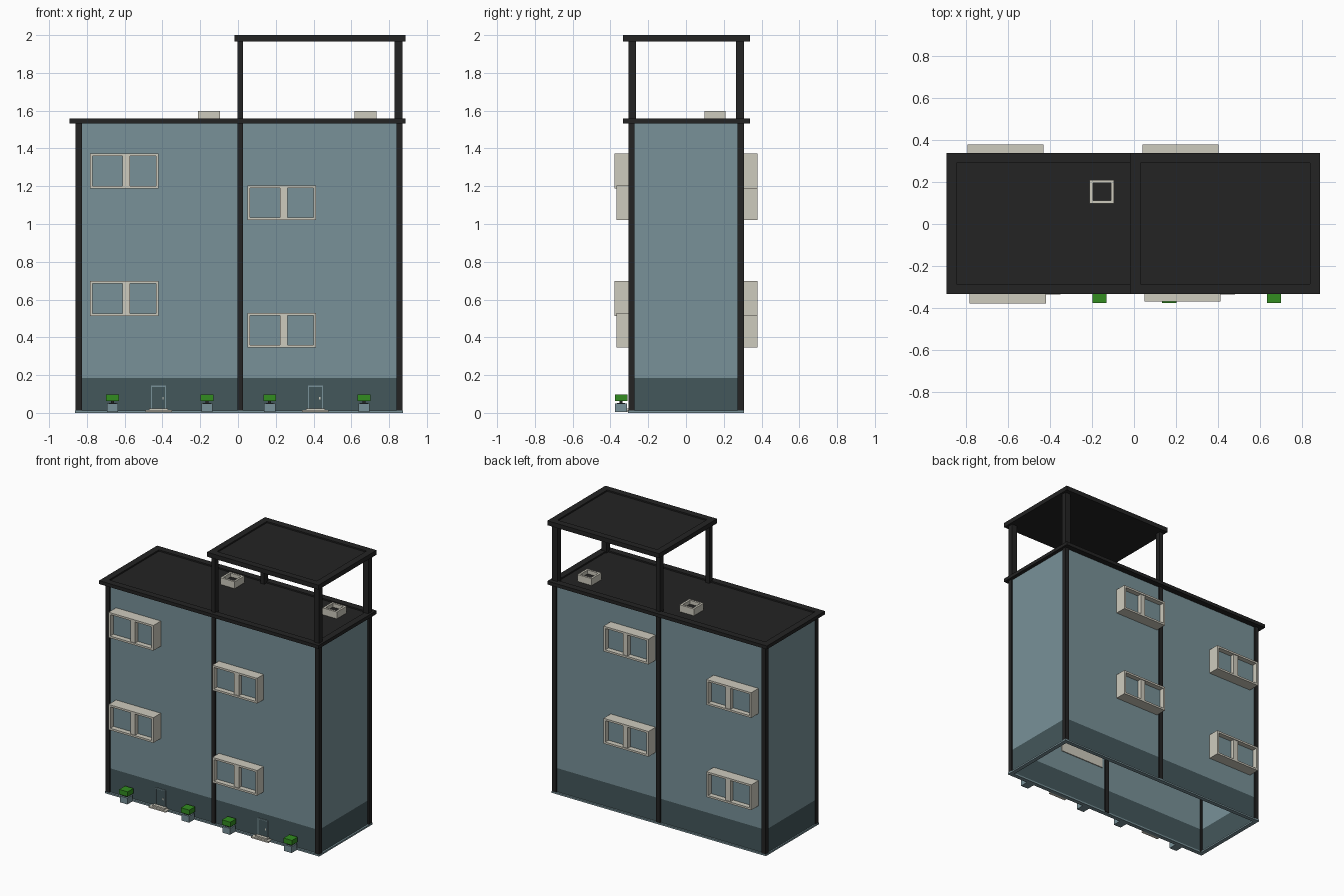
import bpy, bmesh

if "Cube" in bpy.data.objects:
    bpy.data.objects.remove(bpy.data.objects["Cube"])


def lin(c):
    c /= 255
    return c / 12.92 if c <= 0.04045 else ((c + 0.055) / 1.055) ** 2.4


def mat(name, r, g, b):
    m = bpy.data.materials.new(name)
    m.diffuse_color = (lin(r), lin(g), lin(b), 1)
    m.use_nodes = True
    m.node_tree.nodes["Principled BSDF"].inputs["Base Color"].default_value = m.diffuse_color
    return m


WALL = mat("blue_grey_wall", 120, 145, 152)
BAND = mat("dark_slate", 68, 87, 91)
BLACK = mat("charcoal", 35, 35, 35)
TRIM = mat("warm_stone", 206, 203, 190)
LEAF = mat("leaf_green", 50, 140, 32)


def add_box(bm, x0, x1, y0, y1, z0, z1):
    v = [bm.verts.new((x, y, z)) for x in (x0, x1) for y in (y0, y1) for z in (z0, z1)]
    for f in ((0, 1, 3, 2), (4, 6, 7, 5), (0, 4, 5, 1), (2, 3, 7, 6), (0, 2, 6, 4), (1, 5, 7, 3)):
        bm.faces.new([v[i] for i in f])


def finish(name, bm, m):
    bmesh.ops.recalc_face_normals(bm, faces=bm.faces)
    me = bpy.data.meshes.new(name)
    bm.to_mesh(me)
    bm.free()
    me.materials.append(m)
    ob = bpy.data.objects.new(name, me)
    bpy.context.collection.objects.link(ob)
    return ob


def boxes(name, m, *dims):
    bm = bmesh.new()
    for d in dims:
        add_box(bm, *d)
    return finish(name, bm, m)


def ring(name, m, x0, x1, y0, y1, z0, z1, t):
    """Open rectangular tube with wall thickness t."""
    bm = bmesh.new()
    loops = []
    for d, z in ((0, z0), (0, z1), (t, z1), (t, z0)):
        loops.append([bm.verts.new((x, y, z)) for x, y in
                      ((x0 + d, y0 + d), (x1 - d, y0 + d), (x1 - d, y1 - d), (x0 + d, y1 - d))])
    for a in range(4):
        b = (a + 1) % 4
        for i in range(4):
            j = (i + 1) % 4
            bm.faces.new((loops[a][i], loops[a][j], loops[b][j], loops[b][i]))
    return finish(name, bm, m)


# Hollow walls, open at the bottom, with a dark lower band and a thin footing
W = (-0.853, 0.86, -0.293, 0.295)
ring("upper_walls", WALL, *W, 0.185, 1.535, 0.012)
ring("lower_wall_band", BAND, *W, 0.012, 0.185, 0.012)
ring("footing", WALL, -0.863, 0.873, -0.308, 0.308, 0.0, 0.012, 0.03)

# Columns at corners and middle
for i, (x0, x1) in enumerate(((-0.86, -0.827), (-0.003, 0.027), (0.838, 0.87))):
    for side, y0, y1 in (("front", -0.305, -0.272), ("back", 0.272, 0.306)):
        boxes(f"{side}_column_{i + 1}", BLACK, (x0, x1, y0, y1, 0.005, 1.54))

# Canopy posts
for i, (x0, x1) in enumerate(((-0.003, 0.027), (0.828, 0.87))):
    for side, y0, y1 in (("front", -0.305, -0.265), ("back", 0.265, 0.306)):
        boxes(f"{side}_canopy_post_{i + 1}", BLACK, (x0, x1, y0, y1, 1.54, 1.98))

# Roof and canopy slabs with a low raised rim
for name, x0, z0, z1 in (("roof", -0.892, 1.533, 1.558), ("canopy", -0.018, 1.967, 2.0)):
    boxes(name + "_slab", BLACK, (x0, 0.886, -0.333, 0.338, z0, z1 - 0.01))
    ring(name + "_rim", BLACK, x0, 0.886, -0.333, 0.338, z1 - 0.01, z1, 0.048)

# Roof vents: open boxes with dark floor
for i, x in enumerate((-0.153, 0.675)):
    ring(f"roof_vent_{i + 1}", TRIM, x - 0.058, x + 0.058, 0.097, 0.21, 1.548, 1.598, 0.015)
    boxes(f"vent_floor_{i + 1}", BLACK, (x - 0.045, x + 0.045, 0.11, 0.197, 1.548, 1.57))


# Bay windows: projecting frame, centre mullion, recessed glass
def window(name, x0, x1, z0, z1, s, depth):
    def ys(a, b):
        return tuple(sorted((s * a, s * b)))
    back, t = 0.275, 0.014
    y = ys(back, depth)
    mid = (x0 + x1) / 2 + 0.01
    boxes(name + "_frame", TRIM,
          (x0, x0 + t, *y, z0, z1), (x1 - t, x1, *y, z0, z1),
          (x0 + t, x1 - t, *y, z0, z0 + t), (x0 + t, x1 - t, *y, z1 - t, z1),
          (mid - 0.02, mid + 0.02, *ys(back, depth - 0.006), z0 + t, z1 - t),
          (x0 + t, x1 - t, *ys(back, back + 0.004), z0 + t, z1 - t))
    g = ys(depth - 0.045, depth - 0.037)
    boxes(name + "_glass", WALL, (x0 + t, mid - 0.02, *g, z0 + t, z1 - t),
          (mid + 0.02, x1 - t, *g, z0 + t, z1 - t))


for storey, dz in (("lower", 0.0), ("upper", 0.675)):
    window(f"front_left_{storey}_window", -0.783, -0.42, 0.513 + dz, 0.698 + dz, -1, 0.379)
    window(f"front_right_{storey}_window", 0.05, 0.413, 0.345 + dz, 0.53 + dz, -1, 0.369)
    window(f"back_right_{storey}_window", 0.04, 0.403, 0.513 + dz, 0.698 + dz, 1, 0.378)
    window(f"back_left_{storey}_window", -0.793, -0.43, 0.345 + dz, 0.53 + dz, 1, 0.378)

# Doors with thin frames and two-tier steps
for i, x in enumerate((-0.42, 0.41)):
    boxes(f"door_{i + 1}", BAND, (x - 0.034, x + 0.034, -0.297, -0.29, 0.02, 0.138))
    boxes(f"door_frame_{i + 1}", WALL,
          (x - 0.04, x - 0.034, -0.3, -0.29, 0.02, 0.144),
          (x + 0.034, x + 0.04, -0.3, -0.29, 0.02, 0.144),
          (x - 0.034, x + 0.034, -0.3, -0.29, 0.138, 0.144))
    boxes(f"door_handle_{i + 1}", TRIM, (x + 0.02, x + 0.026, -0.301, -0.296, 0.07, 0.085))
    boxes(f"door_steps_{i + 1}", TRIM, (x - 0.07, x + 0.07, -0.335, -0.29, 0.004, 0.014),
          (x - 0.05, x + 0.05, -0.32, -0.29, 0.014, 0.024))

# Planters with clipped shrubs
for i, x in enumerate((-0.664, -0.164, 0.168, 0.667)):
    n = i + 1
    boxes(f"planter_pot_{n}", WALL, (x - 0.03, x + 0.03, -0.375, -0.313, 0.004, 0.05))
    boxes(f"planter_soil_{n}", BLACK, (x - 0.02, x + 0.02, -0.364, -0.324, 0.048, 0.052))
    boxes(f"shrub_stem_{n}", BLACK, (x - 0.008, x + 0.008, -0.352, -0.336, 0.05, 0.066))
    boxes(f"shrub_{n}", LEAF, (x - 0.034, x + 0.034, -0.377, -0.31, 0.062, 0.098))
